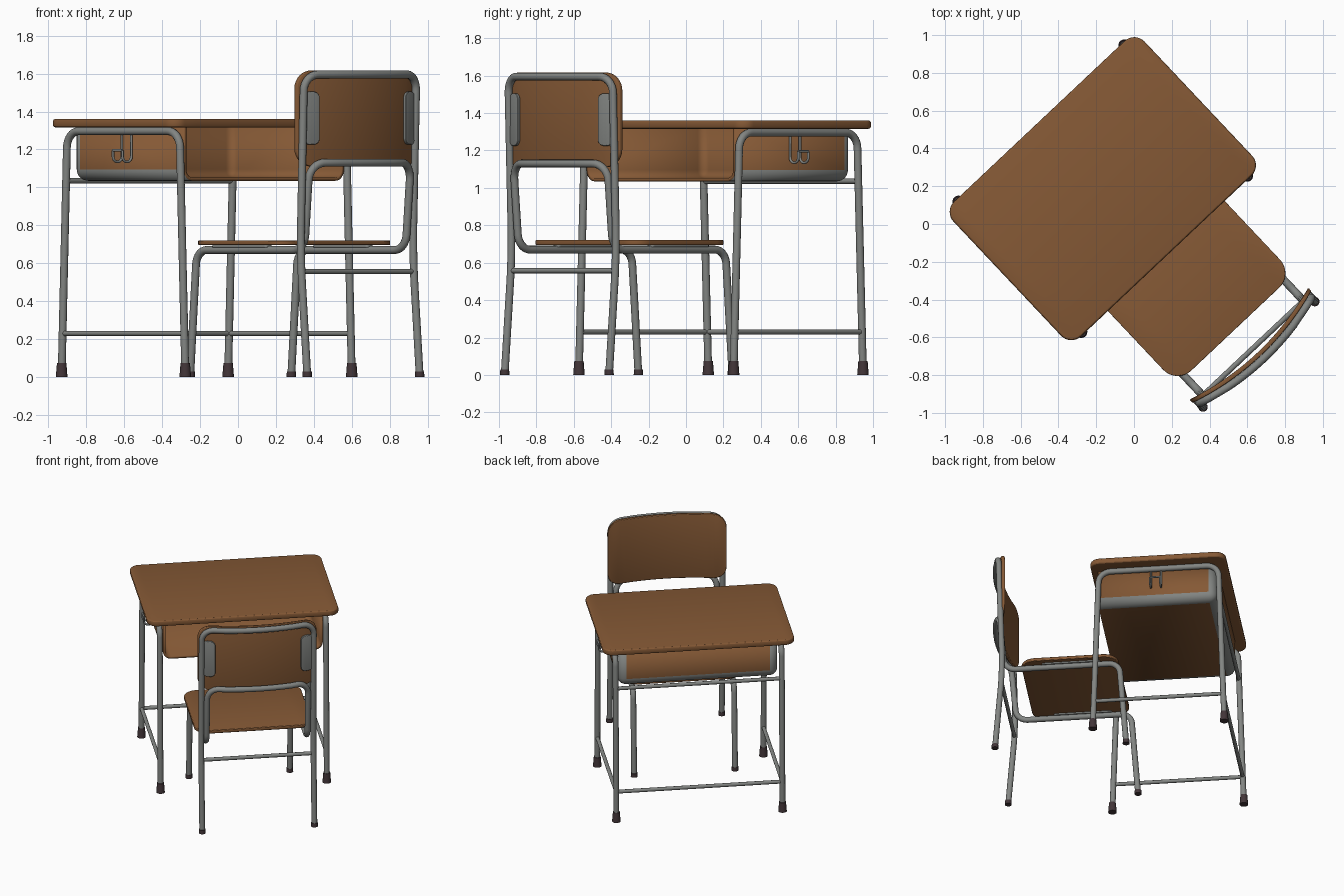
import bpy, bmesh, math
from mathutils import Vector

if "Cube" in bpy.data.objects:
    bpy.data.objects.remove(bpy.data.objects["Cube"])

# Everything is built in a local frame (x = width, -y = chair side), then turned
TURN = math.radians(43.3)
CENTRE = (-0.165, 0.187, 0.0)


def material(name, rgb):
    m = bpy.data.materials.new(name)
    m.diffuse_color = (*rgb, 1)
    m.use_nodes = True
    m.node_tree.nodes["Principled BSDF"].inputs["Base Color"].default_value = m.diffuse_color
    return m


WOOD = material("brown wood", (0.235, 0.100, 0.036))
STEEL = material("grey steel", (0.225, 0.235, 0.225))
RUBBER = material("dark rubber", (0.055, 0.036, 0.040))


def place(name, mesh, *mats):
    mesh.materials.clear()
    for m in mats:
        mesh.materials.append(m)
    ob = bpy.data.objects.new(name, mesh)
    bpy.context.collection.objects.link(ob)
    ob.location = CENTRE
    ob.rotation_euler.z = TURN
    return ob


def from_bmesh(name, bm, *mats):
    bmesh.ops.recalc_face_normals(bm, faces=bm.faces)
    me = bpy.data.meshes.new(name)
    bm.to_mesh(me)
    bm.free()
    me.shade_smooth()
    me.set_sharp_from_angle(angle=math.radians(25))
    return place(name, me, *mats)


def tube(name, points, radius):
    """Bent tube; each point is (x, y, z) or (x, y, z, bend size)."""
    pts = [Vector(p[:3]) for p in points]
    path = []
    for i, p in enumerate(pts):
        r = points[i][3] if len(points[i]) > 3 else 0
        if not r:
            path.append(p)
            continue
        a = p + (pts[i - 1] - p).normalized() * r
        b = p + (pts[i + 1] - p).normalized() * r
        ca, cb = a.lerp(p, 0.55), b.lerp(p, 0.55)
        for k in range(9):
            t = k / 8
            s = 1 - t
            path.append(a * s**3 + ca * 3*s*s*t + cb * 3*s*t*t + b * t**3)
    cu = bpy.data.curves.new(name, 'CURVE')
    cu.dimensions = '3D'
    cu.bevel_depth = radius
    cu.bevel_resolution = 4
    cu.use_fill_caps = True
    sp = cu.splines.new('POLY')
    sp.points.add(len(path) - 1)
    for q, p in zip(sp.points, path):
        q.co = (*p, 1)
    tmp = bpy.data.objects.new(name + "_path", cu)
    me = bpy.data.meshes.new_from_object(tmp)
    bpy.data.objects.remove(tmp)
    me.shade_smooth()
    me.set_sharp_from_angle(angle=math.radians(50))
    return place(name, me, STEEL)


def panel(name, u0, u1, w0, w1, r, where, bevel, mat):
    """Rounded board; where(u, w, side) maps to a point, side is 0 or 1."""
    arc = [k * math.pi / 16 for k in range(9)]
    ends = [(r * (1 - math.cos(a)), r * (1 - math.sin(a))) for a in arc]
    cols = [(u0 + d, h) for d, h in ends]
    cols += [(u0 + r + (u1 - u0 - 2 * r) * k / 14, 0) for k in range(1, 14)]
    cols += [(u1 - d, h) for d, h in reversed(ends)]
    bm = bmesh.new()
    rings = [[bm.verts.new(where(u, w, s)) for w, s in
              ((w0 + h, 0), (w1 - h, 0), (w1 - h, 1), (w0 + h, 1))] for u, h in cols]
    for a, b in zip(rings, rings[1:]):
        for k in range(4):
            j = (k + 1) % 4
            bm.faces.new((a[k], a[j], b[j], b[k]))
    bm.faces.new(rings[0])
    bm.faces.new(rings[-1])
    bmesh.ops.recalc_face_normals(bm, faces=bm.faces)
    edges = [e for e in bm.edges if e.calc_face_angle(0) > math.radians(50)]
    bmesh.ops.bevel(bm, geom=edges, offset=bevel, segments=3, profile=0.5, affect='EDGES')
    return from_bmesh(name, bm, mat)


def foot_cap(name, x, y, r1, r2, h):
    bm = bmesh.new()
    bmesh.ops.create_cone(bm, cap_ends=True, segments=20, radius1=r1, radius2=r2, depth=h)
    bmesh.ops.translate(bm, verts=bm.verts, vec=(x, y, h / 2))
    from_bmesh(name, bm, RUBBER)


def flat(z0, z1):
    return lambda u, w, s: (u, w, z1 if s else z0)


def bow(u):
    return 0.065 * (1 - (u / 0.43) ** 2)


def bowed(front, thick):
    return lambda u, w, s: (u, front - bow(u) - thick * s, w)


# ---- Desk top
panel("desk_top", -0.695, 0.695, -0.49, 0.49, 0.075, flat(1.316, 1.361), 0.014, WOOD)

# ---- Open book shelf: wood faces, grey rounded outer edges, open front
bm = bmesh.new()
bmesh.ops.create_cube(bm, size=1)
for v in bm.verts:
    v.co = (v.co.x * 1.16, -0.01 + v.co.y * 0.86, 1.177 + v.co.z * 0.284)
bm.normal_update()


def is_open(f):
    return f.normal.z > 0.99 or f.normal.y < -0.99


round_edges = [e for e in bm.edges if not any(f.normal.z > 0.99 for f in e.link_faces)
               and not any(f.normal.y < -0.99 for f in e.link_faces)]
bmesh.ops.bevel(bm, geom=round_edges, offset=0.06, segments=6, profile=0.5, affect='EDGES')
bm.normal_update()
bmesh.ops.delete(bm, geom=[f for f in bm.faces if is_open(f)], context='FACES')
for f in bm.faces:
    f.material_index = 1 if max(abs(c) for c in f.normal) > 0.999 else 0
me = bpy.data.meshes.new("book_shelf")
bm.to_mesh(me)
bm.free()
idx = [p.material_index for p in me.polygons]
me.shade_smooth()
me.set_sharp_from_angle(angle=math.radians(40))
shelf = place("book_shelf", me, STEEL, WOOD)
for p, i in zip(me.polygons, idx):
    p.material_index = i
sol = shelf.modifiers.new("wall", 'SOLIDIFY')
sol.thickness = 0.018
sol.offset = -1
sol.material_offset = 1
sol.material_offset_rim = 1

# ---- Desk frame, feet and bag hooks on both sides
for side, sx in (("left", -1), ("right", 1)):
    x = 0.603 * sx
    tube(side + "_desk_frame", [(x, -0.475, 0.02), (x, -0.432, 1.296, 0.085),
                                (x, 0.432, 1.296, 0.085), (x, 0.475, 0.02)], 0.021)
    tube(side + "_desk_low_bar", [(x, -0.467, 0.23), (x, 0.467, 0.23)], 0.014)
    for end, y in (("front", -0.475), ("back", 0.475)):
        foot_cap(f"{side}_{end}_desk_foot", x, y, 0.031, 0.025, 0.075)
    hx, tip = 0.597 * sx, 0.662 * sx
    for n, y in enumerate((-0.055, 0.018)):
        tube(f"{side}_bag_hook_{n + 1}", [(hx, y, 1.29), (hx, y, 1.135, 0.03),
                                          (tip, y, 1.135, 0.03), (tip, y, 1.195)], 0.007)
    tube(side + "_bag_hook_bar", [(tip, -0.055, 1.195), (tip, 0.018, 1.195)], 0.007)
tube("desk_back_low_bar", [(-0.603, 0.467, 0.23), (0.603, 0.467, 0.23)], 0.014)
tube("desk_back_high_bar", [(-0.603, 0.44, 1.035), (0.603, 0.44, 1.035)], 0.014)

# ---- Chair seat and backrest
panel("seat", -0.425, 0.425, -1.022, -0.322, 0.105, flat(0.695, 0.721), 0.006, WOOD)
panel("backrest", -0.432, 0.432, 1.11, 1.617, 0.095, bowed(-1.128, 0.024), 0.007, WOOD)

# ---- Chair tubes: front legs + seat rails + lower back loop, rear legs + top loop
arc = [(u, -1.173 - bow(u)) for u in (0.24, 0.18, 0.12, 0.06, 0, -0.06, -0.12, -0.18, -0.24)]


def mirrored(half, z):
    back = [(-p[0], *p[1:]) for p in reversed(half)]
    return half + [(u, v, z) for u, v in arc] + back


tube("front_leg_and_seat_rail", mirrored(
    [(0.366, -0.262, 0.01), (0.366, -0.312, 0.67, 0.075), (0.366, -1.14, 0.67, 0.08),
     (0.366, -1.18, 1.13, 0.09)], 1.13), 0.021)
tube("rear_leg_and_back_frame", mirrored(
    [(0.407, -1.205, 0.01), (0.407, -1.152, 0.65, 0.15), (0.407, -1.18, 1.595, 0.085)],
    1.595), 0.021)
tube("chair_rear_bar", [(-0.407, -1.16, 0.557), (0.407, -1.16, 0.557)], 0.014)

# ---- Chair fittings and feet
for side, sx in (("left", -1), ("right", 1)):
    a, b = sorted((0.31 * sx, 0.40 * sx))
    panel(side + "_back_plate", a, b, 1.225, 1.505, 0.035, bowed(-1.15, 0.02), 0.006, STEEL)
    c = 0.366 * sx
    panel(side + "_seat_plate", c - 0.025, c + 0.025, -0.87, -0.45, 0.015,
          flat(0.683, 0.697), 0.002, STEEL)
    foot_cap(side + "_front_chair_foot", c, -0.262, 0.025, 0.024, 0.03)
    foot_cap(side + "_rear_chair_foot", 0.407 * sx, -1.205, 0.025, 0.024, 0.03)
